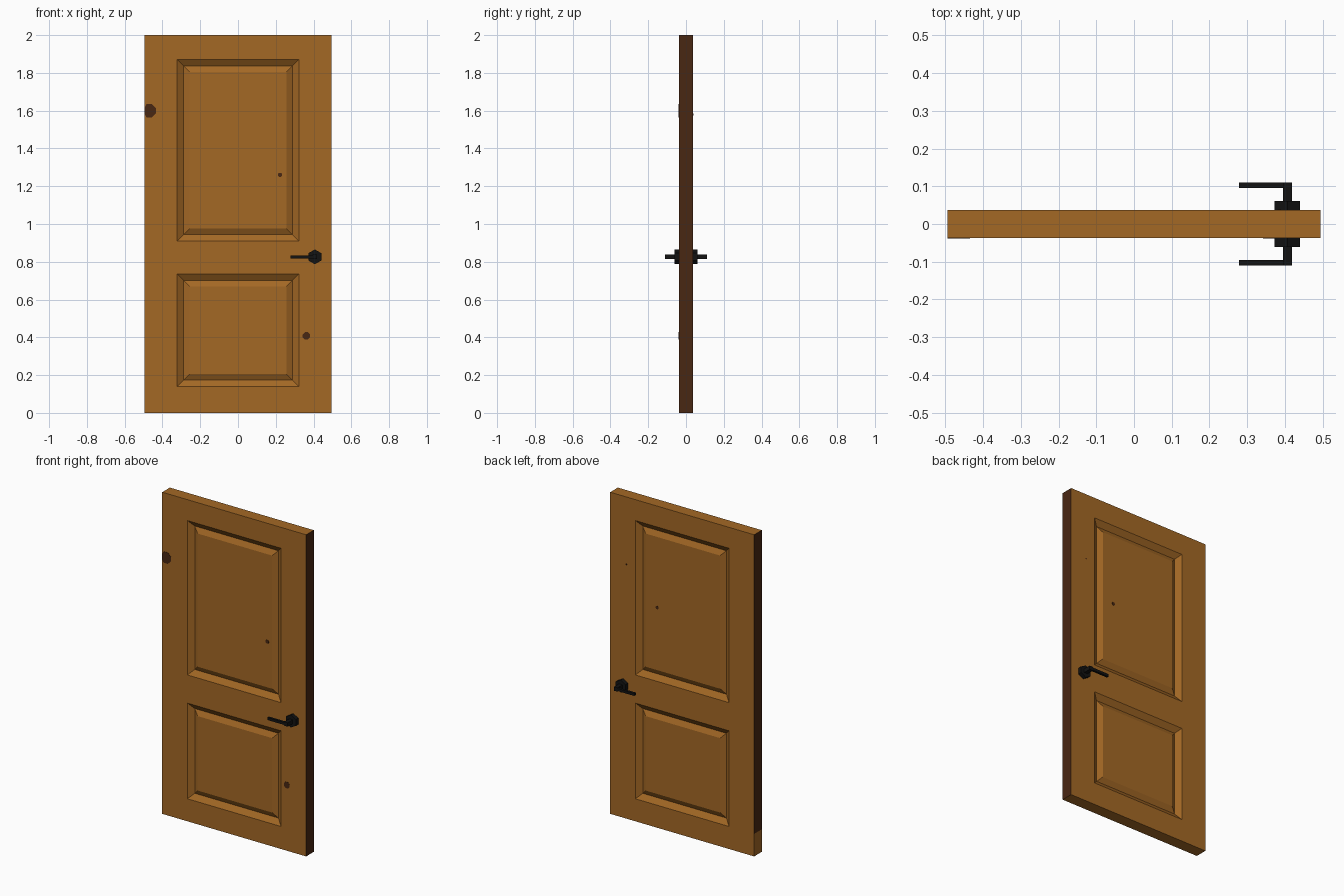
import bpy, bmesh, math
from mathutils import Vector, Matrix

if "Cube" in bpy.data.objects:
    bpy.data.objects.remove(bpy.data.objects["Cube"])


def material(name, rgb):
    m = bpy.data.materials.new(name)
    m.diffuse_color = (*rgb, 1)
    m.use_nodes = True
    m.node_tree.nodes["Principled BSDF"].inputs["Base Color"].default_value = m.diffuse_color
    return m


WOOD = material("warm_wood", (0.37, 0.139, 0.0185))
DARK = material("dark_wood", (0.066, 0.020, 0.006))
BLACK = material("black_metal", (0.006, 0.006, 0.006))

HW, HT = 0.495, 0.0375                     # half width, half thickness
PANEL_X = 0.322
PANELS = [(0.14, 0.735), (0.91, 1.87)]     # bottom and top of each panel


def finish(name, bm, *mats):
    me = bpy.data.meshes.new(name)
    bm.normal_update()
    bm.to_mesh(me)
    bm.free()
    ob = bpy.data.objects.new(name, me)
    for m in mats:
        me.materials.append(m)
    bpy.context.collection.objects.link(ob)
    return ob


def add_box(bm, lo, hi):
    lo, hi = Vector(lo), Vector(hi)
    mat = Matrix.Translation((lo + hi) / 2) @ Matrix.Diagonal((*(hi - lo), 1))
    bmesh.ops.create_cube(bm, size=1, matrix=mat)


# Door slab, cut along the panel outlines
bm = bmesh.new()
add_box(bm, (-HW, -HT, 0), (HW, HT, 2))
cuts = [((x, 0, 0), (1, 0, 0)) for x in (-PANEL_X, PANEL_X)]
cuts += [((0, 0, z), (0, 0, 1)) for p in PANELS for z in p]
for co, no in cuts:
    bmesh.ops.bisect_plane(bm, geom=bm.verts[:] + bm.edges[:] + bm.faces[:],
                           plane_co=co, plane_no=no)
bm.normal_update()

# Dark side edges; the foot of the left edge stays plain wood
for f in bm.faces:
    c = f.calc_center_median()
    if abs(f.normal.x) > 0.9 and not (c.x < 0 and c.z < 0.14):
        f.material_index = 1

# Raised panels on both sides: slope down to a groove, then back up
fields = []
for f in bm.faces:
    c = f.calc_center_median()
    if abs(f.normal.y) > 0.9 and abs(c.x) < 0.1 and any(a < c.z < b for a, b in PANELS):
        fields.append(f)
for width, depth in ((0.034, -0.024), (0.032, 0.017)):
    bmesh.ops.inset_individual(bm, faces=fields, thickness=width, depth=depth,
                               use_even_offset=True)
finish("door_slab", bm, WOOD, DARK)


# Wood knots as thin plates, trimmed at the door's edge
def knot(name, x, z, r, side, level):
    bm = bmesh.new()
    mat = Matrix.Translation((x, side * level, z)) @ Matrix.Rotation(math.pi / 2, 4, 'X')
    bmesh.ops.create_cone(bm, cap_ends=True, segments=8, radius1=r, radius2=r,
                          depth=0.003,
                          matrix=mat @ Matrix.Rotation(math.pi / 8, 4, 'Z'))
    for v in bm.verts:
        v.co.x = max(v.co.x, -HW)
    finish(name, bm, DARK)


FIELD = HT - 0.007
knot("knot_front_left", -0.47, 1.60, 0.038, -1, HT)
knot("knot_front_panel", 0.222, 1.26, 0.012, -1, FIELD)
knot("knot_front_low", 0.362, 0.408, 0.021, -1, HT)
knot("knot_back_panel", 0.177, 1.365, 0.011, 1, FIELD)
knot("knot_back_high", 0.385, 1.58, 0.005, 1, HT)

# Lever handles with hexagonal roses, one per side
HX, HZ = 0.407, 0.826
for label, s in (("front", -1), ("back", 1)):
    bm = bmesh.new()
    mat = Matrix.Translation((HX, s * 0.0475, HZ)) @ Matrix.Rotation(math.pi / 2, 4, 'X')
    bmesh.ops.create_cone(bm, cap_ends=True, segments=6, radius1=0.039,
                          radius2=0.039, depth=0.027, matrix=mat)
    # point the hexagon upward if needed
    if max(v.co.z for v in bm.verts) - HZ < 0.0385:
        bmesh.ops.rotate(bm, verts=bm.verts[:], cent=(HX, 0, HZ),
                         matrix=Matrix.Rotation(math.pi / 6, 3, 'Y'))
    finish("handle_rose_" + label, bm, BLACK)

    bm = bmesh.new()
    y0, y1 = sorted((s * 0.055, s * 0.11))
    add_box(bm, (HX - 0.012, y0, HZ - 0.012), (HX + 0.012, y1, HZ + 0.012))
    finish("handle_stem_" + label, bm, BLACK)

    bm = bmesh.new()
    y0, y1 = sorted((s * 0.095, s * 0.1095))
    add_box(bm, (0.279, y0, HZ - 0.008), (HX, y1, HZ + 0.008))
    finish("handle_lever_" + label, bm, BLACK)
